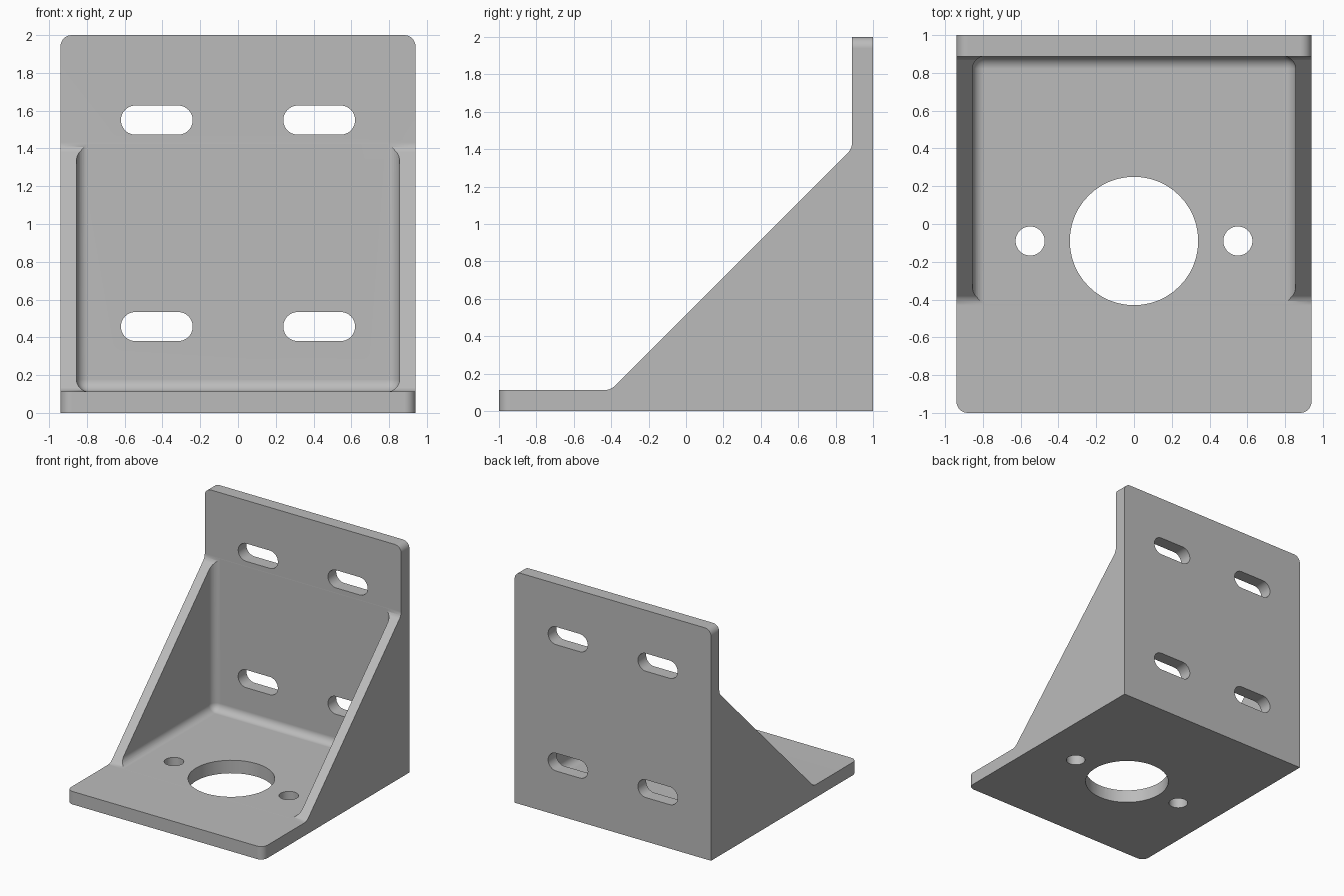
import bpy
import bmesh
import math

HALF_W, PLATE, FILLET = 0.94, 0.112, 0.065

if "Cube" in bpy.data.objects:
    bpy.data.objects.remove(bpy.data.objects["Cube"], do_unlink=True)

grey = bpy.data.materials.new("machined grey")
grey.use_nodes = True
colour = (0.50, 0.50, 0.50, 1)
grey.diffuse_color = colour
grey.node_tree.nodes["Principled BSDF"].inputs["Base Color"].default_value = colour


def prism(name, points, depth, place, bevels=()):
    """Extrude a closed outline by depth, then round the edges each rule picks."""
    bm = bmesh.new()
    face = bm.faces.new([bm.verts.new(place(a, b, -depth / 2)) for a, b in points])
    new = bmesh.ops.extrude_face_region(bm, geom=[face])["geom"]
    shift = [p - q for p, q in zip(place(0, 0, depth), place(0, 0, 0))]
    bmesh.ops.translate(bm, vec=shift, verts=[v for v in new if isinstance(v, bmesh.types.BMVert)])
    for rule, radius in bevels:
        edges = [e for e in bm.edges if rule(*[sum(v.co[i] for v in e.verts) / 2 for i in range(3)],
                                             (e.verts[0].co - e.verts[1].co).normalized())]
        bmesh.ops.bevel(bm, geom=edges, offset=radius, offset_type='OFFSET',
                        segments=8, profile=0.5, affect='EDGES')
    bmesh.ops.recalc_face_normals(bm, faces=bm.faces)
    mesh = bpy.data.meshes.new(name)
    bm.to_mesh(mesh)
    bm.free()
    mesh.materials.append(grey)
    obj = bpy.data.objects.new(name, mesh)
    bpy.context.collection.objects.link(obj)
    return obj


def across_x(y, z, x):
    return (x, y, z)


def upright(x, y, z):
    return (x, y + hole_y, z + PLATE / 2)


def through_wall(x, z, y):
    return (x, y + 1 - PLATE / 2, z)


def slot(x, z, half_length, radius, steps=24):
    """Outline of a slot; a zero half length gives a circle."""
    points = []
    for side in (1, -1):
        for i in range(steps + (1 if half_length else 0)):
            t = math.pi * (i / steps - 0.5) + (0 if side > 0 else math.pi)
            points.append((x + side * half_length + radius * math.cos(t), z + radius * math.sin(t)))
    return points


# Bracket body: side outline with gusset slope, rounded plate corners
wall = 1 - PLATE
outline = [(-1, 0), (1, 0), (1, 2), (wall, 2), (wall, 1.403), (-0.403, PLATE), (-1, PLATE)]
body = prism("angle_bracket", outline, HALF_W * 2, across_x, [
    (lambda x, y, z, d: abs(d.x) > 0.9 and (abs(y + 0.403) < 0.01 or abs(z - 1.403) < 0.01), 0.03),
    (lambda x, y, z, d: abs(d.z) > 0.9 and y < -0.99, 0.06),
    (lambda x, y, z, d: abs(d.y) > 0.9 and z > 1.99, 0.06),
])

# Pocket between the gussets, with filleted inner edges
back, floor = wall - 0.0005, PLATE + 0.0005
pocket = prism("pocket_cutter", [(-1.5, floor), (back, floor), (back, 2.5), (-1.5, 2.5)],
               0.855 * 2, across_x, [(lambda x, y, z, d: True, FILLET)])
cutters = [pocket]

# Motor hole and two screw holes in the base
hole_y = -0.09
for x, radius in ((0, 0.34), (-0.55, 0.077), (0.55, 0.077)):
    cutters.append(prism("base_hole_cutter", slot(x, 0, 0, radius), 0.3, upright))

# Four mounting slots in the upright plate
for x in (-0.43, 0.43):
    for z in (0.457, 1.55):
        cutters.append(prism("slot_cutter", slot(x, z, 0.113, 0.077), 0.3, through_wall))

# Cut everything out, then drop the cutters
bpy.context.view_layer.objects.active = body
body.select_set(True)
for cutter in cutters:
    cutter.hide_render = True
    cut = body.modifiers.new("cut", 'BOOLEAN')
    cut.operation, cut.solver, cut.object = 'DIFFERENCE', 'EXACT', cutter
    bpy.ops.object.modifier_apply(modifier=cut.name)
    bpy.data.objects.remove(cutter, do_unlink=True)

# Smooth fillets and holes, crisp plate edges
bpy.ops.object.shade_smooth_by_angle(angle=math.radians(30))
weighted = body.modifiers.new("even_normals", 'WEIGHTED_NORMAL')
weighted.keep_sharp = True
